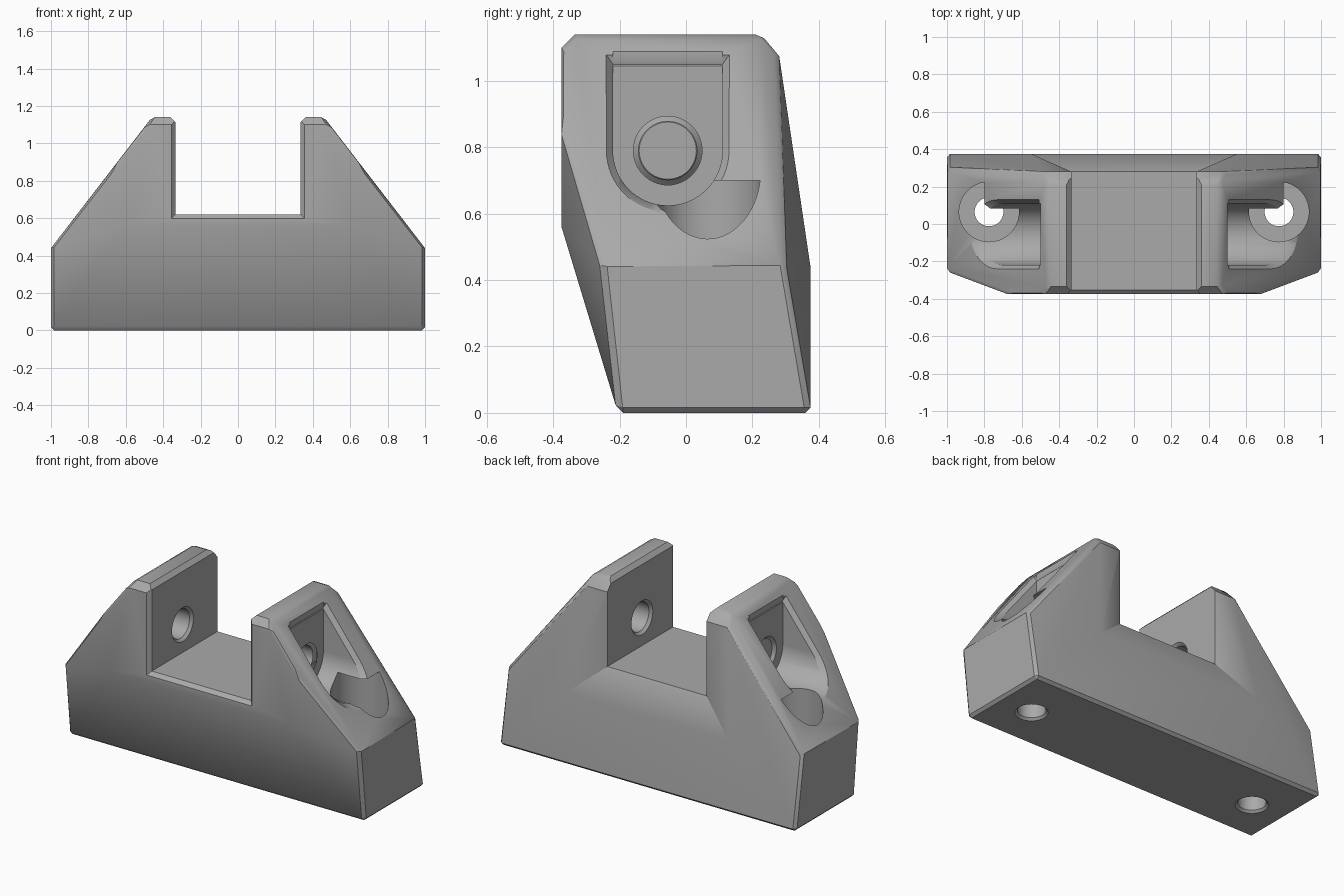
import bpy, bmesh, math
from mathutils import Vector

cube = bpy.data.objects.get("Cube")
if cube:
    bpy.data.objects.remove(cube)

grey = bpy.data.materials.new("matte_grey")
grey.use_nodes = True
COLOUR = (0.4, 0.4, 0.4, 1)
grey.diffuse_color = COLOUR
grey.node_tree.nodes["Principled BSDF"].inputs["Base Color"].default_value = COLOUR

SLOT, FLOOR, FRONT, BACK = 0.335, 0.62, -0.375, 0.28
SHOULDER, TOP = 0.44, 1.14
BOLT_X, BOLT_Y = 0.775, 0.065
PIN_Y, PIN_Z, POCKET_R = -0.055, 0.79, 0.165


def slope_x(z):
    return 1 - (z - SHOULDER) * 0.776


def hull(name, points):
    """Convex solid around the points."""
    bm = bmesh.new()
    for p in points:
        bm.verts.new(p)
    out = bmesh.ops.convex_hull(bm, input=bm.verts[:])
    loose = {g for g in out["geom_interior"] + out["geom_unused"]
             if isinstance(g, bmesh.types.BMVert)}
    bmesh.ops.delete(bm, geom=list(loose), context="VERTS")
    bmesh.ops.dissolve_limit(bm, angle_limit=math.radians(0.5),
                             verts=bm.verts[:], edges=bm.edges[:])
    bmesh.ops.recalc_face_normals(bm, faces=bm.faces[:])
    mesh = bpy.data.meshes.new(name)
    bm.to_mesh(mesh)
    bm.free()
    mesh.materials.append(grey)
    ob = bpy.data.objects.new(name, mesh)
    bpy.context.collection.objects.link(ob)
    return ob


def both(points):
    return [(s * x, y, z) for x, y, z in points for s in (1, -1)]


def ring(centre, radius, axis, n=64):
    """Circle of points around the x or z axis."""
    c = Vector(centre)
    pts = []
    for i in range(n):
        a = 2 * math.pi * i / n
        u, v = radius * math.cos(a), radius * math.sin(a)
        pts.append(c + Vector((u, v, 0) if axis == "z" else (0, u, v)))
    return pts


def u_shape(radius, top):
    """Pocket outline in y and z, round below and straight above."""
    arc = [(PIN_Y + radius * math.cos(a), PIN_Z + radius * math.sin(a))
           for a in (math.pi + math.pi * i / 32 for i in range(33))]
    return arc + [(PIN_Y - radius, top), (PIN_Y + radius, top)]


# Faceted body with tapered ends and a bulging back
body = hull("bracket_body", both([
    (1, -0.205, 0), (1, 0.375, 0),
    (1, -0.255, SHOULDER), (1, 0.3, SHOULDER),
    (0.6, FRONT, 0.56), (0.68, FRONT, 0.852),
    (0.55, 0.375, SHOULDER),
    (slope_x(1.1), FRONT, 1.1), (slope_x(1.1), BACK, 1.08),
    (0.46, -0.335, TOP), (0.46, 0.225, TOP)]))
bevel = body.modifiers.new("edge_chamfer", "BEVEL")
bevel.width = 0.016
bevel.segments = 1
bevel.limit_method = "ANGLE"
bevel.angle_limit = math.radians(46)

cutters = []

# Slot between the posts, with its front and top edges chamfered
cutters.append(hull("slot_cutter", both([
    (SLOT, y, z) for y in (-0.6, 0.6) for z in (FLOOR, 1.3)])))
cutters.append(hull("slot_front_chamfer", both(
    [(SLOT, -0.353, z) for z in (FLOOR, 1.3)]
    + [(SLOT + 0.04, FRONT - 0.02, z) for z in (FLOOR - 0.04, 1.3)])))
cutters.append(hull("slot_top_chamfer", both(
    [(SLOT, y, TOP - 0.025) for y in (-0.6, 0.6)]
    + [(SLOT + 0.06, y, TOP + 0.035) for y in (-0.6, 0.6)])))

# Recess in the upper middle of the back
cutters.append(hull("back_recess", both([
    (x, y, z) for x, y, low in ((SLOT, BACK, FLOOR), (0.765, 0.47, 0.26))
    for z in (low, 1.3)])))

for side, s in (("left", 1), ("right", -1)):
    def add(part, points):
        cutters.append(hull(f"{side}_{part}", [(s * x, y, z) for x, y, z in points]))

    # Side pocket and its chamfered rim on the slope
    add("pocket", [(x, y, z) for x in (0.5, 1.1) for y, z in u_shape(POCKET_R, 1.2)])
    add("pocket_rim",
        [(slope_x(z) - 0.03, y, z) for y, z in u_shape(POCKET_R, 1.05)]
        + [(slope_x(z) + 0.01, y, z) for y, z in u_shape(POCKET_R + 0.025, 1.085)])

    # Pin hole through the post, countersunk on both faces
    add("pin_hole", ring((0.2, PIN_Y, PIN_Z), 0.088, "x")
        + ring((0.7, PIN_Y, PIN_Z), 0.088, "x"))
    for x, d in ((SLOT, 1), (0.5, -1)):
        add("pin_countersink", ring((x - 0.01 * d, PIN_Y, PIN_Z), 0.113, "x")
            + ring((x + 0.018 * d, PIN_Y, PIN_Z), 0.086, "x"))

    # Vertical bolt hole with a deep counterbore
    add("counterbore", ring((BOLT_X, BOLT_Y, 0.25), 0.16, "z")
        + ring((BOLT_X, BOLT_Y, 0.7), 0.16, "z"))
    add("bolt_hole", ring((BOLT_X, BOLT_Y, -0.1), 0.077, "z")
        + ring((BOLT_X, BOLT_Y, 0.4), 0.077, "z"))
    add("bolt_countersink", ring((BOLT_X, BOLT_Y, -0.01), 0.1, "z")
        + ring((BOLT_X, BOLT_Y, 0.015), 0.075, "z"))

for c in cutters:
    cut = body.modifiers.new(c.name, "BOOLEAN")
    cut.operation = "DIFFERENCE"
    cut.solver = "EXACT"
    cut.object = c

# Bake the cuts, then drop the cutters
bpy.context.view_layer.update()
graph = bpy.context.evaluated_depsgraph_get()
finished = bpy.data.meshes.new_from_object(body.evaluated_get(graph))
body.modifiers.clear()
body.data = finished
for c in cutters:
    bpy.data.objects.remove(c)

bpy.ops.object.select_all(action="DESELECT")
body.select_set(True)
bpy.context.view_layer.objects.active = body
bpy.ops.object.shade_smooth_by_angle(angle=math.radians(30))
